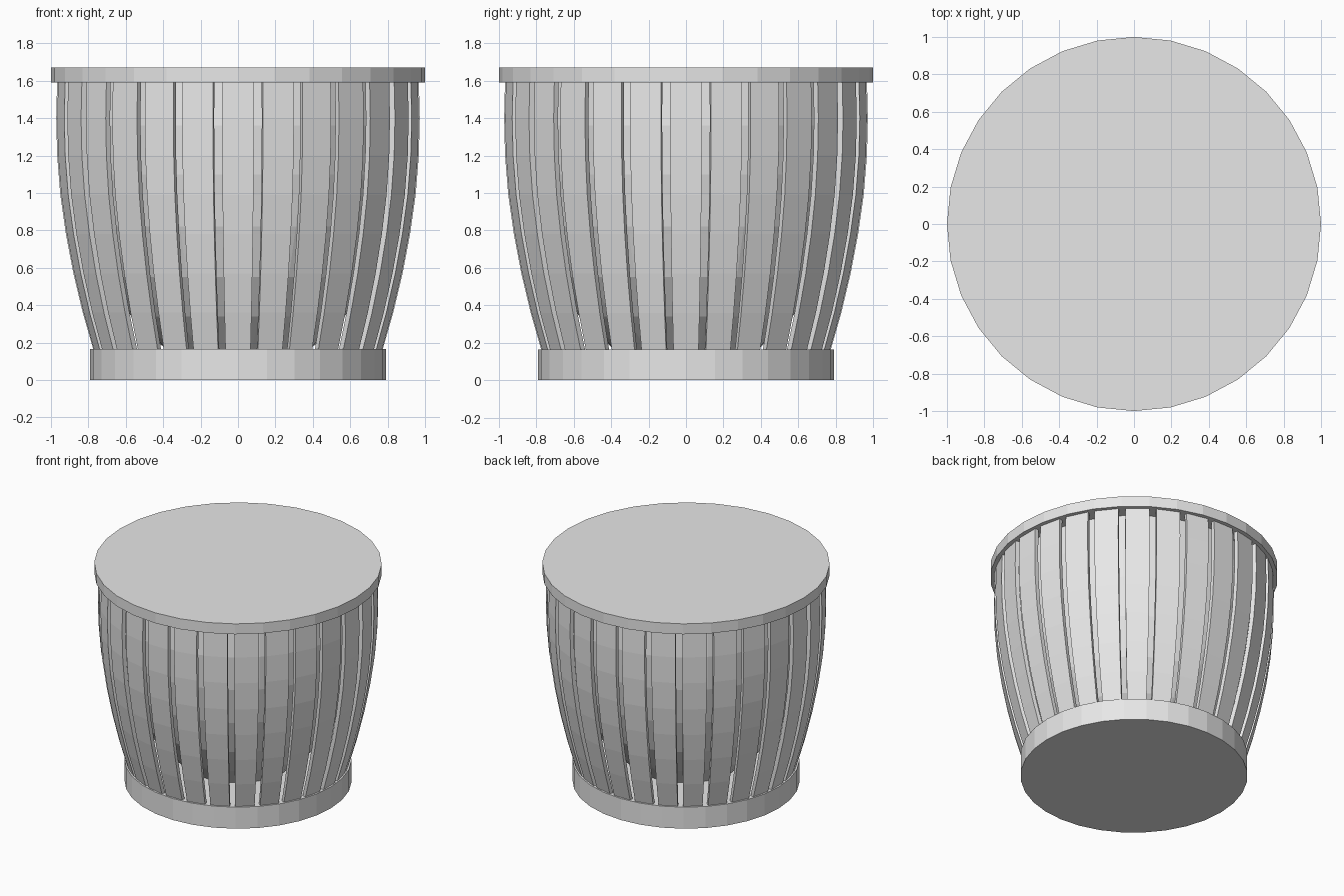
import bpy, bmesh
from math import sin, cos, tau

cube = bpy.data.objects.get("Cube")
if cube:
    bpy.data.objects.remove(cube, do_unlink=True)

# One plain grey for everything
grey = bpy.data.materials.new("light_grey")
grey.use_nodes = True
grey.diffuse_color = (0.8, 0.8, 0.8, 1)
grey.node_tree.nodes["Principled BSDF"].inputs["Base Color"].default_value = (0.8, 0.8, 0.8, 1)


def finish(name, bm):
    bmesh.ops.recalc_face_normals(bm, faces=bm.faces)
    mesh = bpy.data.meshes.new(name)
    bm.to_mesh(mesh)
    bm.free()
    mesh.materials.append(grey)
    obj = bpy.data.objects.new(name, mesh)
    bpy.context.collection.objects.link(obj)
    return obj


def lathe(name, profile, sides=32):
    """Turn a (radius, height) profile round z and cap both ends."""
    bm = bmesh.new()
    rings = [[bm.verts.new((r * cos(tau * i / sides), r * sin(tau * i / sides), z))
              for i in range(sides)] for r, z in profile]
    for low, high in zip(rings, rings[1:]):
        for i in range(sides):
            j = (i + 1) % sides
            bm.faces.new((low[i], low[j], high[j], high[i]))
    bm.faces.new(rings[0])
    bm.faces.new(rings[-1])
    return finish(name, bm)


# Base ring and flat lid
lathe("base", [(0.79, 0), (0.79, 0.165)])
lathe("lid", [(1, 1.59), (1, 1.67)])

# Rounded bowl inside the slats
lathe("inner_bowl", [(0.38, 0.16), (0.57, 0.34), (0.71, 0.55), (0.81, 0.82),
                     (0.87, 1.1), (0.89, 1.36), (0.87, 1.6)])

# Curved slats standing on the base around the bowl
SLATS = 28
THICK = 0.03
slat_profile = [(0.77, 0.15), (0.83, 0.36), (0.88, 0.57), (0.92, 0.78),
                (0.95, 0.99), (0.967, 1.2), (0.972, 1.4), (0.967, 1.6)]


def slat(bm, angle):
    out, side = (cos(angle), sin(angle)), (-sin(angle), cos(angle))
    rings = []
    for r, z in slat_profile:
        half = 0.087 * r
        corners = [(r, -half), (r, half), (r - THICK, half), (r - THICK, -half)]
        rings.append([bm.verts.new((out[0] * d + side[0] * w,
                                    out[1] * d + side[1] * w, z)) for d, w in corners])
    for low, high in zip(rings, rings[1:]):
        for i in range(4):
            j = (i + 1) % 4
            bm.faces.new((low[i], low[j], high[j], high[i]))
    bm.faces.new(rings[0])
    bm.faces.new(rings[-1])


slats = bmesh.new()
for k in range(SLATS):
    slat(slats, tau * k / SLATS)
finish("slats", slats)
